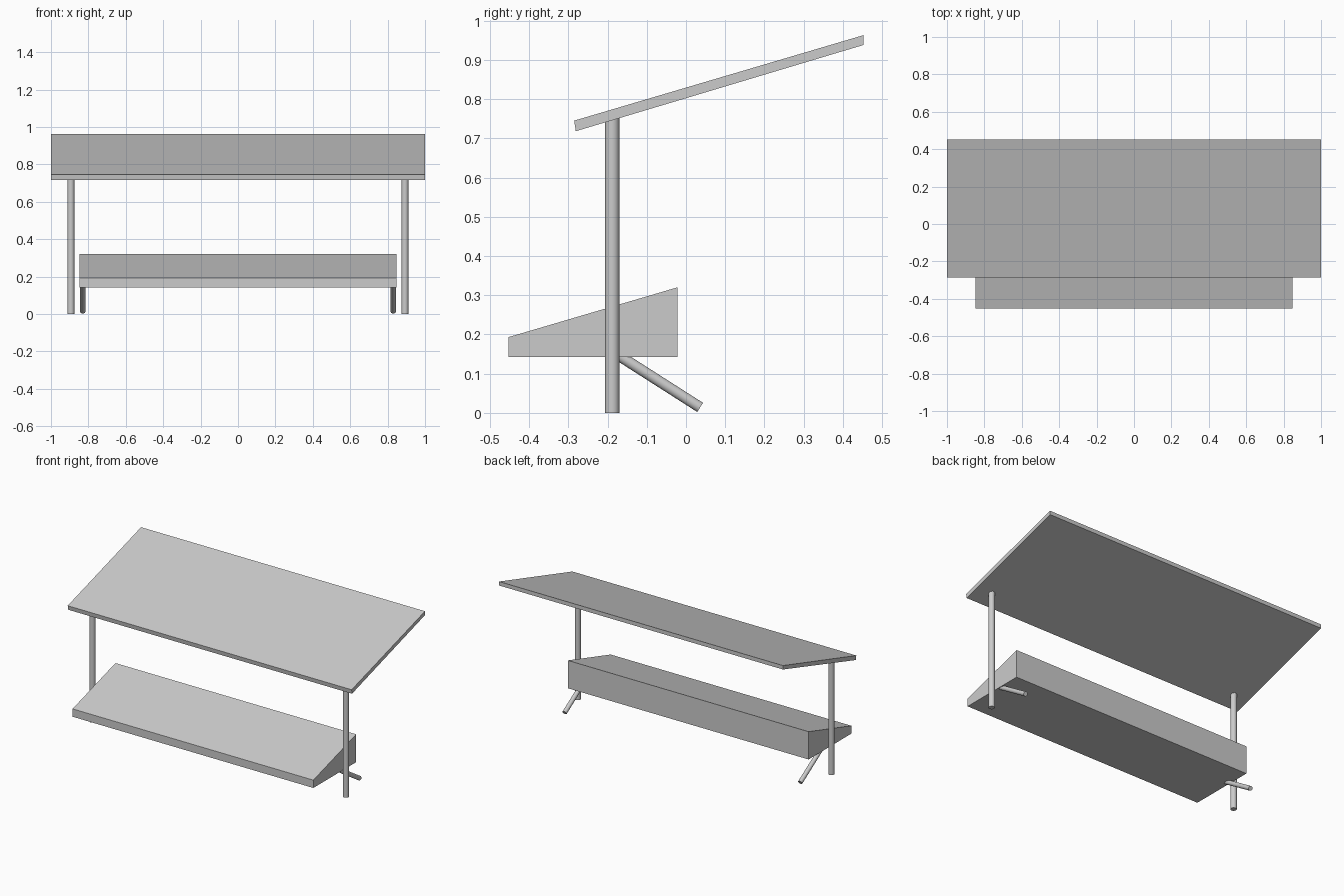
import bpy
import bmesh
from mathutils import Vector

if "Cube" in bpy.data.objects:
    bpy.data.objects.remove(bpy.data.objects["Cube"])


def extrude_profile(name, profile, half_width):
    """Side profile of (y, z) points, extruded along x."""
    bm = bmesh.new()
    face = bm.faces.new([bm.verts.new((-half_width, y, z)) for y, z in profile])
    result = bmesh.ops.extrude_face_region(bm, geom=[face])
    verts = [v for v in result["geom"] if isinstance(v, bmesh.types.BMVert)]
    bmesh.ops.translate(bm, verts=verts, vec=(2 * half_width, 0, 0))
    bmesh.ops.recalc_face_normals(bm, faces=bm.faces)
    mesh = bpy.data.meshes.new(name)
    bm.to_mesh(mesh)
    bm.free()
    obj = bpy.data.objects.new(name, mesh)
    bpy.context.collection.objects.link(obj)
    return obj


def rod(name, start, end, radius):
    """Smooth round bar between two points."""
    a, b = Vector(start), Vector(end)
    axis = b - a
    bpy.ops.mesh.primitive_cylinder_add(vertices=32, radius=radius,
                                        depth=axis.length, location=(a + b) / 2)
    obj = bpy.context.object
    obj.name = name
    obj.rotation_euler = axis.to_track_quat('Z', 'Y').to_euler()
    bpy.ops.object.shade_smooth_by_angle()
    return obj


# Sloping roof panel
extrude_profile("roof", [(-0.281, 0.718), (0.453, 0.938),
                         (0.453, 0.963), (-0.285, 0.745)], 1.0)

# Wedge-shaped bench
extrude_profile("bench", [(-0.453, 0.143), (-0.022, 0.143),
                          (-0.022, 0.32), (-0.453, 0.193)], 0.848)

for side, label in ((-1, "left"), (1, "right")):
    # Upright roof post
    rod(label + "_post", (side * 0.893, -0.188, 0), (side * 0.893, -0.188, 0.752), 0.018)
    # Slanted strut, its upper end buried in the bench
    rod(label + "_strut", (side * 0.83, -0.188, 0.157), (side * 0.83, 0.036, 0.014), 0.0138)
